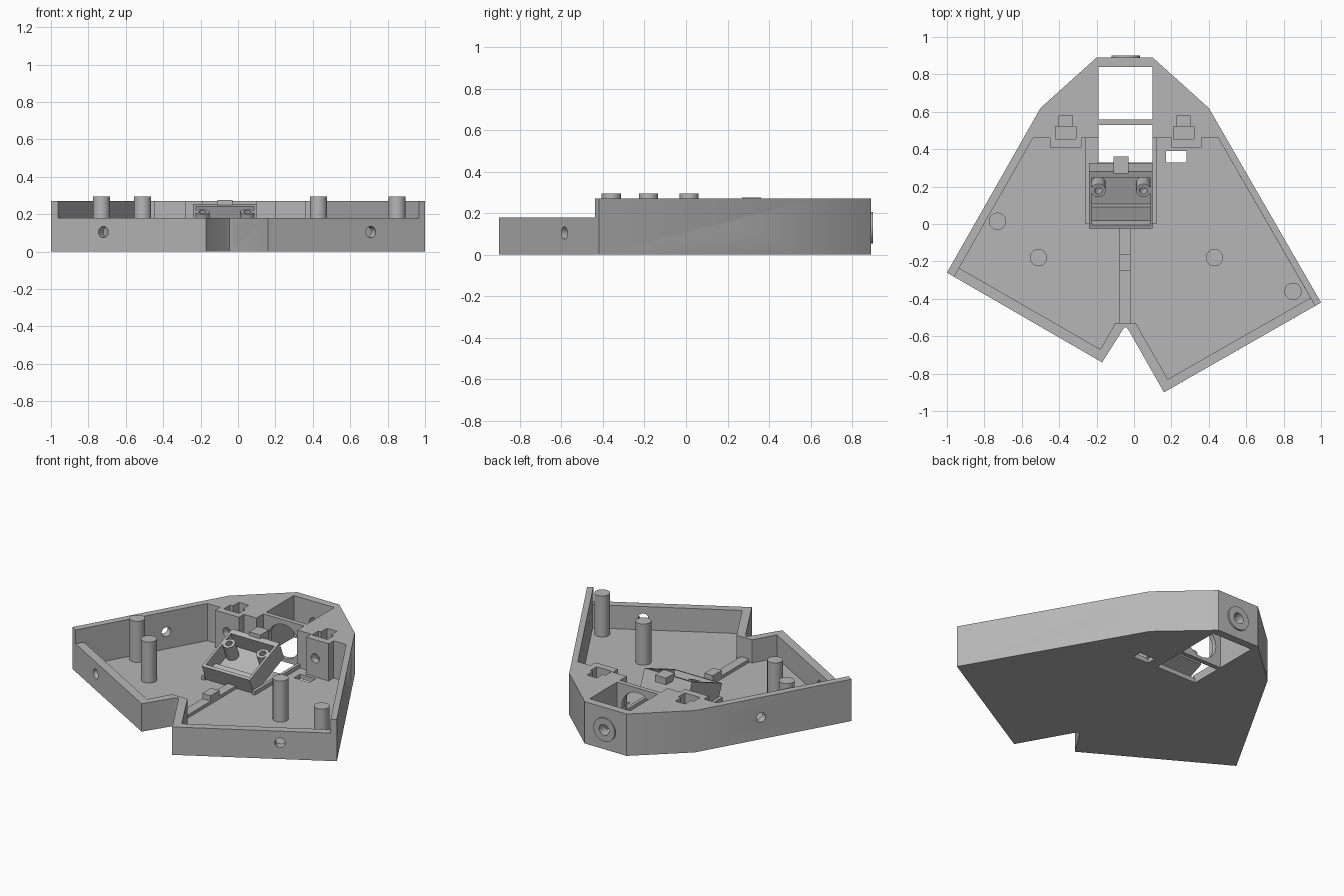
import bpy, bmesh, math
from mathutils import Matrix, Vector

if "Cube" in bpy.data.objects:
    bpy.data.objects.remove(bpy.data.objects["Cube"], do_unlink=True)

grey = bpy.data.materials.new("plain_grey")
grey.use_nodes = True
COLOUR = (0.47, 0.47, 0.47, 1)
grey.diffuse_color = COLOUR
grey.node_tree.nodes["Principled BSDF"].inputs["Base Color"].default_value = COLOUR


def finish(name, bm):
    bmesh.ops.recalc_face_normals(bm, faces=bm.faces[:])
    mesh = bpy.data.meshes.new(name)
    bm.to_mesh(mesh)
    bm.free()
    mesh.materials.append(grey)
    ob = bpy.data.objects.new(name, mesh)
    bpy.context.scene.collection.objects.link(ob)
    return ob


def prism(name, points, z0, z1):
    bm = bmesh.new()
    face = bm.faces.new([bm.verts.new((x, y, z0)) for x, y in points])
    up = bmesh.ops.extrude_face_region(bm, geom=[face])
    bmesh.ops.translate(bm, vec=(0, 0, z1 - z0),
                        verts=[v for v in up["geom"] if isinstance(v, bmesh.types.BMVert)])
    return finish(name, bm)


def box(name, x0, x1, y0, y1, z0, z1, frame=Matrix()):
    ob = prism(name, [(x0, y0), (x1, y0), (x1, y1), (x0, y1)], z0, z1)
    ob.data.transform(frame)
    return ob


def cylinder(name, start, end, radius):
    a, b = Vector(start), Vector(end)
    bm = bmesh.new()
    bmesh.ops.create_cone(bm, cap_ends=True, segments=32, radius1=radius,
                          radius2=radius, depth=(b - a).length)
    turn = (b - a).to_track_quat("Z", "Y").to_matrix().to_4x4()
    bm.transform(Matrix.Translation((a + b) / 2) @ turn)
    return finish(name, bm)


def cut(target, cutter):
    cutter.hide_render = True
    mod = target.modifiers.new("cut", "BOOLEAN")
    mod.operation, mod.solver, mod.object = "DIFFERENCE", "EXACT", cutter
    bpy.context.view_layer.objects.active = target
    bpy.ops.object.modifier_apply(modifier=mod.name)
    bpy.data.objects.remove(cutter, do_unlink=True)


TOP, LOW, FLOOR = 0.27, 0.18, 0.03
MID = -0.045

# Case body outline
body = prism("case_body", [
    (-0.2, 0.89), (0.1, 0.89), (0.4, 0.62), (1, -0.42), (0.16, -0.9),
    (-0.03, -0.565), (MID, -0.55), (-0.06, -0.565), (-0.17, -0.74),
    (-1, -0.26), (-0.5, 0.62)], 0, TOP)

# Stepped rear edge shared by the cavity and the lowered front rim
rear = [(0.45, 0.46), (0.36, 0.46), (0.36, 0.41), (0.2, 0.41), (0.2, 0.46),
        (-0.28, 0.46), (-0.28, 0.41), (-0.45, 0.41), (-0.45, 0.46), (-0.54, 0.46)]
cut(body, prism("rim_cutter", rear + [
    (-1.085, -0.5), (-0.6, -1.2), (0.8, -1.2), (1.235, -0.9)], LOW, 0.5))
cut(body, prism("cavity_cutter", rear + [
    (-0.935, -0.235), (-0.18, -0.67), (-0.1, -0.53), (0.01, -0.53),
    (0.18, -0.83), (0.943, -0.395)], FLOOR, 0.4))

# Central opening, drilled floor holes and the rectangular slot
cut(body, box("opening_cutter", -0.19, 0.1, 0.33, 0.84, -0.1, 0.4))
cut(body, box("slot_cutter", 0.17, 0.28, 0.33, 0.39, -0.1, 0.1))
for x, y, r in [(0.18, 0.7, 0.042), (0.44, 0.35, 0.025)]:
    cut(body, cylinder("drill", (x, y, -0.1), (x, y, 0.4), r))

# Keyhole sockets with nut pockets and bolt channels
for x in (-0.365, 0.265):
    cut(body, cylinder("drill", (x, 0.58, -0.1), (x, 0.58, 0.4), 0.047))
    cut(body, box("neck_cutter", x - 0.035, x + 0.035, 0.5, 0.58, 0.1, 0.4))
    cut(body, box("pocket_cutter", x - 0.055, x + 0.055, 0.455, 0.52, 0.08, 0.4))
    cut(body, cylinder("drill", (x, 0.38, 0.15), (x, 0.58, 0.15), 0.03))

# Round cable notches and screw holes through the slanted front walls
across = Vector((0.5, 0.866, 0)) * 0.12
mirrored = Vector((-0.5, 0.866, 0)) * 0.12
for corner, step, normal in [((-0.17, -0.74), (-1, 0.578), across),
                             ((0.16, -0.9), (1, 0.571), mirrored)]:
    for t, z, r in [(0.15, 0.105, 0.03), (0.345, LOW, 0.103), (0.55, 0.105, 0.03)]:
        p = Vector((corner[0] + step[0] * t, corner[1] + step[1] * t, z))
        cut(body, cylinder("drill", p - normal, p + normal, r))

# Screw holes in the centre notch, the side walls and the rear wall
for x, y, z, n in [(0.015, -0.64, 0.105, Vector((0.09, 0.05, 0))),
                   (0.613, 0.25, 0.14, across.yxz), (-0.71, 0.25, 0.14, Vector((0.1, -0.058, 0)))]:
    p = Vector((x, y, z))
    cut(body, cylinder("drill", p - n, p + n, 0.03))
rear_boss = cylinder("rear_boss", (MID, 0.88, 0.13), (MID, 0.9, 0.13), 0.076)
for part in (body, rear_boss):
    cut(part, cylinder("drill", (MID, 0.8, 0.13), (MID, 1, 0.13), 0.035))

# Cross wall with a round window
cross_wall = box("cross_wall", -0.195, 0.105, 0.53, 0.56, 0, TOP)
cut(cross_wall, cylinder("drill", (MID, 0.5, 0.13), (MID, 0.6, 0.13), 0.11))

# Low rails beside the tray and along the centre line
box("left_rail", -0.26, -0.24, 0, 0.47, 0.01, 0.055)
box("left_ledge", -0.24, -0.19, 0.31, 0.47, 0.01, 0.055)
box("right_rail", 0.1, 0.12, 0, 0.47, 0.01, 0.055)
box("centre_rail", -0.08, -0.02, -0.535, 0.03, 0.01, 0.05)
box("centre_block", -0.08, -0.02, -0.25, -0.16, 0.01, 0.085)

# Board standoffs
for x, y in [(-0.73, 0.015), (-0.51, -0.18), (0.43, -0.18), (0.85, -0.36)]:
    post = cylinder("standoff", (x, y, 0.01), (x, y, 0.295), 0.046)
    cut(post, cylinder("drill", (x, y, 0.1), (x, y, 0.4), 0.022))

# Tilted sensor tray
tilt = Matrix.Translation((-0.07, 0.02, 0.02)) @ Matrix.Rotation(math.radians(22), 4, "X")
tray = box("tray", -0.17, 0.17, 0, 0.33, 0, 0.12, tilt)
cut(tray, box("tray_cutter", -0.155, 0.155, 0.02, 0.295, 0.015, 0.2, tilt))
box("tray_ledge", -0.16, 0.16, 0.01, 0.1, 0.01, 0.055, tilt)
box("tray_tab", -0.11, -0.03, 0.27, 0.36, 0.23, 0.275)
for x in (-0.12, 0.12):
    peg = cylinder("tray_peg", tilt @ Vector((x, 0.22, 0.005)),
                   tilt @ Vector((x, 0.22, 0.12)), 0.038)
    cut(peg, cylinder("drill", tilt @ Vector((x, 0.22, 0.05)),
                      tilt @ Vector((x, 0.22, 0.2)), 0.02))

# Smooth the round surfaces and keep the edges crisp
bpy.ops.object.select_all(action="DESELECT")
for ob in bpy.context.scene.objects:
    if ob.type == "MESH":
        ob.select_set(True)
        bpy.context.view_layer.objects.active = ob
bpy.ops.object.shade_smooth_by_angle(angle=math.radians(30))
